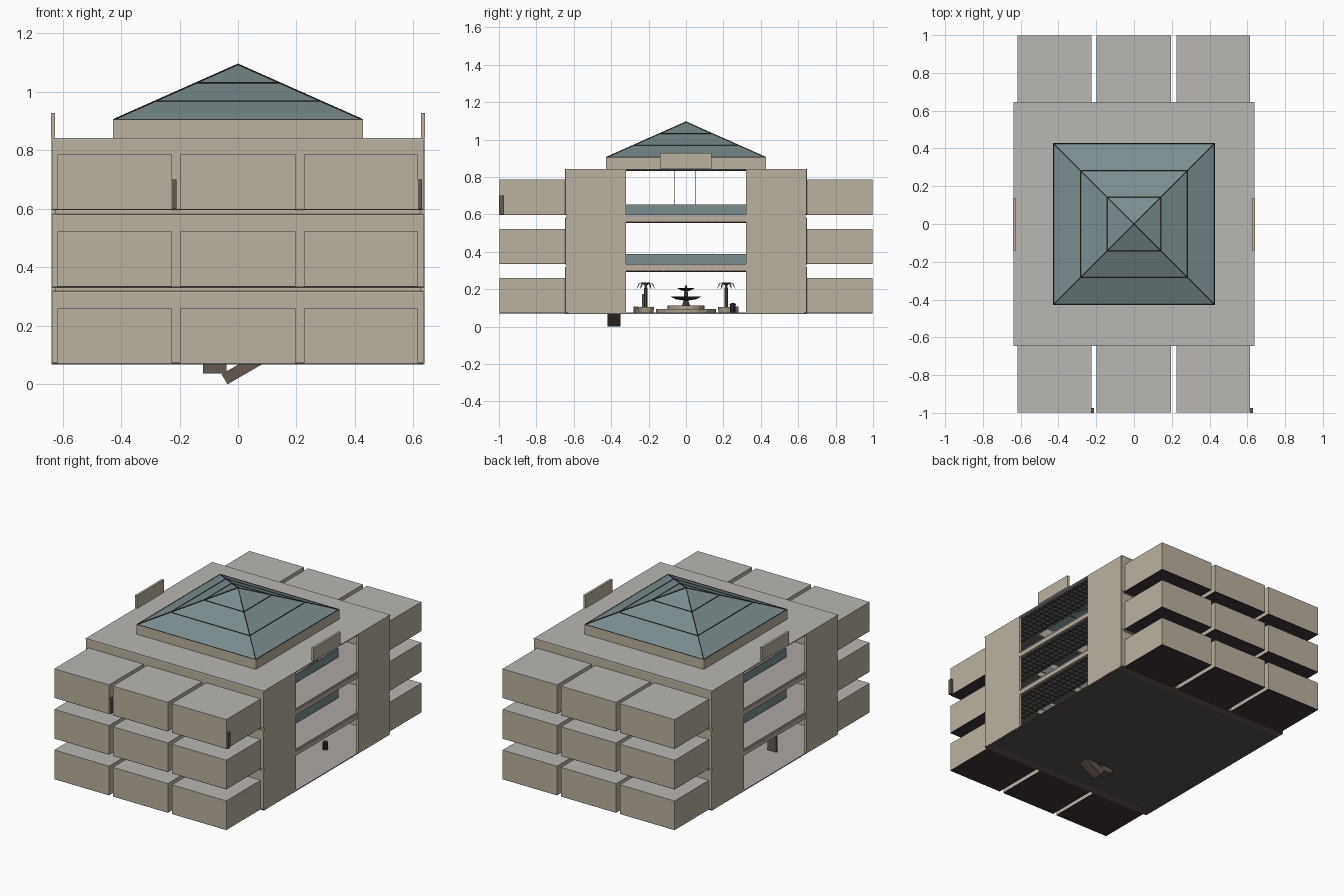
import bpy, bmesh, math
from mathutils import Vector, Matrix

if "Cube" in bpy.data.objects:
    bpy.data.objects.remove(bpy.data.objects["Cube"])


def mat(name, c):
    m = bpy.data.materials.new(name)
    m.diffuse_color = (*c, 1)
    m.use_nodes = True
    m.node_tree.nodes["Principled BSDF"].inputs["Base Color"].default_value = m.diffuse_color
    return m


BEIGE = mat("beige_wall", (0.50, 0.44, 0.35))
ROOF = mat("roof_grey", (0.49, 0.475, 0.45))
GLASS = mat("glass", (0.20, 0.27, 0.28))
DARK = mat("dark_metal", (0.04, 0.036, 0.032))
CARPET = mat("carpet", (0.05, 0.035, 0.04))
FLOOR = mat("floor_underside", (0.085, 0.08, 0.072))
TILE = mat("ceiling_tile", (0.15, 0.15, 0.15))
PAVING = mat("paving", (0.42, 0.39, 0.37))
WOOD = mat("wood", (0.13, 0.10, 0.085))
STONE = mat("stone", (0.42, 0.36, 0.28))
LEAF = mat("leaf", (0.06, 0.09, 0.05))


def finish(name, bm, m):
    me = bpy.data.meshes.new(name)
    bm.to_mesh(me)
    bm.free()
    me.materials.append(m)
    ob = bpy.data.objects.new(name, me)
    bpy.context.collection.objects.link(ob)
    return ob


def boxes(name, bounds, m, bevel=0):
    """One object from boxes given as (x0, x1, y0, y1, z0, z1)."""
    bm = bmesh.new()
    for x0, x1, y0, y1, z0, z1 in bounds:
        mx = Matrix.Translation(((x0 + x1) / 2, (y0 + y1) / 2, (z0 + z1) / 2))
        mx = mx @ Matrix.Diagonal((x1 - x0, y1 - y0, z1 - z0, 1))
        bmesh.ops.create_cube(bm, size=1, matrix=mx)
    ob = finish(name, bm, m)
    if bevel:
        b = ob.modifiers.new("bevel", "BEVEL")
        b.width, b.segments = bevel, 2
    return ob


def frame(ox, oy, ix, iy, z0, z1):
    """Rectangular ring, outer half sizes ox/oy, inner ix/iy."""
    return [(-ox, ox, iy, oy, z0, z1), (-ox, ox, -oy, -iy, z0, z1),
            (ix, ox, -iy, iy, z0, z1), (-ox, -ix, -iy, iy, z0, z1)]


def lathe(name, prof, m, at=(0, 0, 0), n=24):
    bm = bmesh.new()
    rings = [[bm.verts.new((at[0] + r * math.cos(2 * math.pi * i / n),
                            at[1] + r * math.sin(2 * math.pi * i / n), at[2] + z))
              for i in range(n)] for r, z in prof]
    for a, b in zip(rings, rings[1:]):
        for i in range(n):
            bm.faces.new((a[i], a[(i + 1) % n], b[(i + 1) % n], b[i]))
    bm.faces.new(rings[-1])
    return finish(name, bm, m)


def rods(name, segs, r, m):
    bm = bmesh.new()
    for a, b in segs:
        a, b = Vector(a), Vector(b)
        d = b - a
        mx = Matrix.Translation((a + b) / 2) @ d.to_track_quat('Z', 'Y').to_matrix().to_4x4()
        bmesh.ops.create_cone(bm, cap_ends=True, segments=6, radius1=r, radius2=r,
                              depth=d.length, matrix=mx)
    return finish(name, bm, m)


LEVELS = [0.072, 0.335, 0.598]
ROOM_X = [(-0.617, -0.225), (-0.198, 0.196), (0.225, 0.615)]

# guest rooms on front and back
rooms, tops, carpets, doors = [], [], [], []
for z in LEVELS:
    for s in (-1, 1):
        for x0, x1 in ROOM_X:
            ya, yb = sorted((s * 0.63, s * 0.998))
            rooms.append((x0, x1, ya, yb, z + 0.002, z + 0.185))
            tops.append((x0, x1, ya, yb, z + 0.185, z + 0.188))
            carpets.append((x0, x1, ya, yb, z - 0.001, z + 0.002))
            da, db = sorted((s * 0.618, s * 0.626))
            doors.append((x1 - 0.12, x1 - 0.06, da, db, z, z + 0.11))
boxes("room_walls", rooms, BEIGE)
boxes("room_roofs", tops, ROOF)
boxes("room_floors", carpets, CARPET)
boxes("room_doors", doors, WOOD)
boxes("loose_door_leaves", [(-0.227, -0.211, -1, -0.974, 0.6, 0.7),
                            (0.615, 0.629, -1, -0.974, 0.6, 0.7)], WOOD)

# atrium shell: end walls and corner side walls, storey by storey
walls, grooves = [], []
for z0, z1 in ((0.072, 0.319), (0.331, 0.583), (0.597, 0.84)):
    for s in (-1, 1):
        ya, yb = sorted((s * 0.625, s * 0.647))
        walls.append((-0.637, 0.637, ya, yb, z0, z1))
for s in (-1, 1):
    ya, yb = sorted((s * 0.622, s * 0.634))
    grooves.append((-0.63, 0.63, ya, yb, 0.075, 0.838))
boxes("end_walls", walls, BEIGE, 0.005)
boxes("end_wall_grooves", grooves, BEIGE)
side = []
for sx in (-1, 1):
    for sy in (-1, 1):
        xa, xb = sorted((sx * 0.622, sx * 0.638))
        ya, yb = sorted((sy * 0.32, sy * 0.64))
        side.append((xa, xb, ya, yb, 0.072, 0.84))
boxes("side_walls", side, BEIGE)

# roof, skylight curb, side sign boards
boxes("main_roof", frame(0.638, 0.647, 0.42, 0.42, 0.837, 0.843), ROOF)
boxes("skylight_curb", frame(0.428, 0.428, 0.41, 0.41, 0.84, 0.905), BEIGE)
boxes("roof_panels", [(-0.64, -0.625, -0.14, 0.135, 0.845, 0.928),
                      (0.625, 0.64, -0.14, 0.135, 0.845, 0.928)], BEIGE)

# glass pyramid with bars
R, ZB, ZT = 0.425, 0.905, 1.094
bm = bmesh.new()
base = [bm.verts.new((sx * R, sy * R, ZB)) for sx, sy in ((-1, -1), (1, -1), (1, 1), (-1, 1))]
apex = bm.verts.new((0, 0, ZT))
for i in range(4):
    bm.faces.new((base[i], base[(i + 1) % 4], apex))
finish("skylight_glass", bm, GLASS)
segs = []
for r in (R, 0.283, 0.142):
    z = ZT - (ZT - ZB) * r / R
    c = [(-r, -r, z), (r, -r, z), (r, r, z), (-r, r, z)]
    segs += [(c[i], c[(i + 1) % 4]) for i in range(4)]
    if r == R:
        segs += [(p, (0, 0, ZT)) for p in c]
rods("skylight_bars", segs, 0.003, DARK)

# ground floor
boxes("ground_paving", [(-0.637, 0.637, -0.63, 0.63, 0.070, 0.074)], PAVING)
boxes("ground_underside", [(-0.637, 0.637, -0.595, 0.595, 0.068, 0.070)], FLOOR)
boxes("corridor_strips", [(-0.637, 0.637, -0.645, -0.595, 0.068, 0.070),
                          (-0.637, 0.637, 0.595, 0.645, 0.068, 0.070)], WOOD)

# galleries round the atrium, with gridded ceilings and glass rails
slabs, decks, tiles, grid, rails, posts = [], [], [], [], [], []
for z in LEVELS[1:]:
    slabs += frame(0.636, 0.63, 0.42, 0.42, z - 0.038, z - 0.012)
    decks += frame(0.63, 0.628, 0.425, 0.425, z - 0.012, z)
    rails += frame(0.424, 0.424, 0.42, 0.42, z, z + 0.054)
    for s in (-1, 1):
        for p in (-0.42, -0.14, 0.14, 0.42):
            for x, y in ((s * 0.422, p), (p, s * 0.422)):
                posts.append(((x, y, z - 0.01), (x, y, z + 0.056)))
for z in (LEVELS[1] - 0.04, LEVELS[2] - 0.04, 0.835):
    tiles += frame(0.62, 0.622, 0.425, 0.425, z, z + 0.002)
    for s in (-1, 1):
        for i in range(31):
            y = -0.6 + i * 0.04
            xa, xb = sorted((s * 0.425, s * 0.62))
            grid.append((xa, xb, y - 0.002, y + 0.002, z - 0.003, z))
        for i in range(5):
            x = s * (0.44 + i * 0.04)
            grid.append((x - 0.002, x + 0.002, -0.62, 0.62, z - 0.003, z))
boxes("gallery_slabs", slabs, BEIGE)
boxes("gallery_decks", decks, PAVING)
boxes("gallery_rails", rails, GLASS)
boxes("gallery_ceilings", tiles, TILE)
boxes("ceiling_grid", grid, DARK)
rods("rail_posts", posts, 0.002, DARK)
rods("hanging_wires", [((0, y, 0.6), (0, y, 0.9)) for y in (-0.06, 0.053)], 0.001, DARK)

# fountain
lathe("fountain_basin", [(0.16, 0.074), (0.16, 0.093), (0.14, 0.093), (0.14, 0.085),
                         (0.10, 0.085), (0.10, 0.112), (0.085, 0.112), (0.02, 0.112)], STONE, n=16)
lathe("fountain_bowls", [(0.022, 0.11), (0.012, 0.14), (0.05, 0.145), (0.08, 0.16), (0.075, 0.16),
                         (0.012, 0.152), (0.009, 0.19), (0.03, 0.195), (0.045, 0.205),
                         (0.04, 0.206), (0.008, 0.2), (0.006, 0.215), (0.001, 0.222)], DARK)

# palms in planters with benches beside them
fronds = bmesh.new()
trunks, benches = [], []
for sx in (-1, 1):
    for sy in (-1, 1):
        px, py = sx * 0.22, sy * 0.215
        lathe("planter", [(0.04, 0.074), (0.045, 0.104), (0.036, 0.104), (0.01, 0.1)],
              STONE, (px, py, 0), 12)
        trunks.append(((px, py, 0.1), (px, py, 0.21)))
        ya, yb = sorted((py + sy * 0.045, py + sy * 0.065))
        benches.append((px - 0.05, px + 0.05, ya, yb, 0.1, 0.107))
        benches += [(px + d, px + d + 0.008, ya, yb, 0.074, 0.1) for d in (-0.045, 0.037)]
        for i in range(12):
            a = i * math.pi / 6
            d, n = Vector((math.cos(a), math.sin(a), 0)), Vector((-math.sin(a), math.cos(a), 0))
            prev = None
            for r, z, w in ((0, 0.21, 0.003), (0.02, 0.236, 0.006), (0.04, 0.23, 0.006), (0.058, 0.2, 0.001)):
                c = Vector((px, py, z)) + d * r
                pair = [fronds.verts.new(c - n * w), fronds.verts.new(c + n * w)]
                if prev:
                    fronds.faces.new((prev[0], prev[1], pair[1], pair[0]))
                prev = pair
finish("palm_fronds", fronds, LEAF)
rods("palm_trunks", trunks, 0.01, WOOD)
boxes("benches", benches, WOOD)

# loose floor items and the tilted boxes under the floor
boxes("standing_panel", [(-0.49, -0.43, -0.235, -0.222, 0.074, 0.174)], WOOD)
lathe("waste_bin", [(0.015, 0.074), (0.017, 0.12), (0.01, 0.125)], DARK, (0.45, 0.25, 0), 10)
boxes("under_box", [(-0.12, -0.04, -0.42, -0.35, 0.037, 0.072)], WOOD)
tilt = boxes("tilted_under_box", [(-0.067, 0.067, -0.035, 0.035, -0.02, 0.02)], WOOD)
tilt.location = (0.012, -0.385, 0.0512)
tilt.rotation_euler = (0, -math.radians(30), 0)
